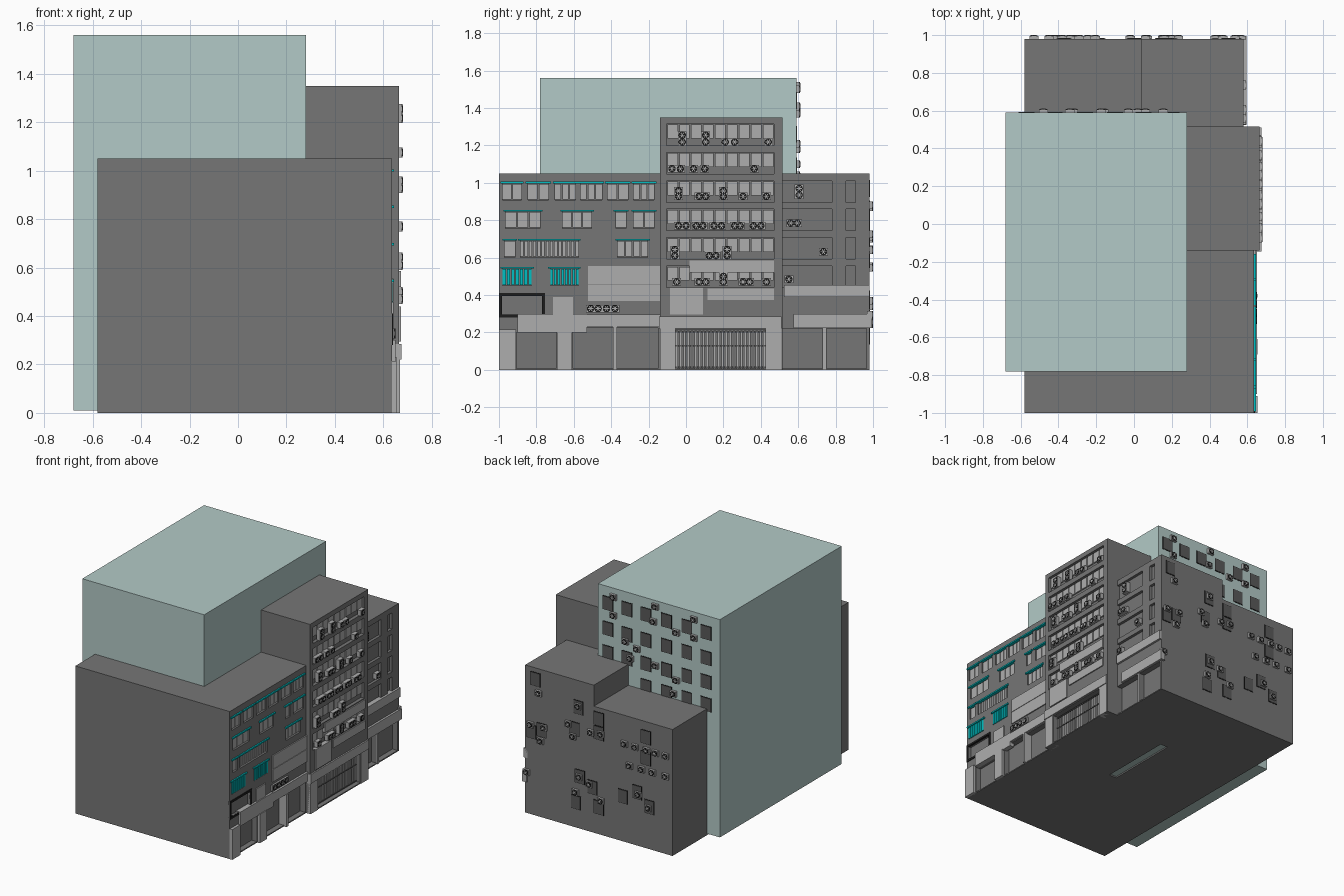
import bpy, bmesh, math
from mathutils import Matrix, Vector

cube = bpy.data.objects.get("Cube")
if cube:
    bpy.data.objects.remove(cube, do_unlink=True)


def material(name, r, g, b):
    m = bpy.data.materials.new(name)
    m.use_nodes = True
    m.diffuse_color = (r, g, b, 1)
    m.node_tree.nodes["Principled BSDF"].inputs["Base Color"].default_value = (r, g, b, 1)
    return m


WALL = material("dark grey wall", .18, .18, .18)
TRIM = material("light grey trim", .42, .42, .42)
GREEN = material("pale green wall", .45, .59, .57)
TEAL = material("teal paint", 0, .53, .55)
BLACK = material("black", .012, .012, .012)
GLASS = material("dark window", .1, .1, .1)

# Wall frames map (along, up, outward) to world axes
SIDE = Matrix(((0, 0, 1, 0), (1, 0, 0, 0), (0, 1, 0, 0), (0, 0, 0, 1)))
BACK = Matrix(((1, 0, 0, 0), (0, 0, 1, 0), (0, 1, 0, 0), (0, 0, 0, 1)))
WORLD = Matrix.Identity(4)


def finish(name, bm, mat):
    bmesh.ops.recalc_face_normals(bm, faces=bm.faces)
    mesh = bpy.data.meshes.new(name)
    bm.to_mesh(mesh)
    bm.free()
    mesh.materials.append(mat)
    ob = bpy.data.objects.new(name, mesh)
    bpy.context.collection.objects.link(ob)
    return ob


def add_box(bm, b, frame, turn=0):
    lo, hi = Vector(b[::2]), Vector(b[1::2])
    m = Matrix.Translation((lo + hi) / 2) @ Matrix.Rotation(turn, 4, 'Z') @ Matrix.Diagonal((hi - lo).to_4d())
    bmesh.ops.create_cube(bm, size=1, matrix=frame @ m)


def boxes(name, items, mat, frame=WORLD):
    bm = bmesh.new()
    for b in items:
        add_box(bm, b, frame)
    return finish(name, bm, mat)


def plates(name, rects, mat, frame, n0, n1):
    return boxes(name, [(*r, n0, n1) for r in rects], mat, frame)


def carve(target, rects, wall, depth):
    cutter = plates("wall_cutter", rects, WALL, SIDE, wall - depth, wall + .1)
    cutter.hide_render = True
    mod = target.modifiers.new("openings", 'BOOLEAN')
    mod.operation, mod.solver, mod.object = 'DIFFERENCE', 'EXACT', cutter
    bpy.context.view_layer.objects.active = target
    bpy.ops.object.modifier_apply(modifier=mod.name)
    bpy.data.objects.remove(cutter, do_unlink=True)


def split(u0, u1, count, gap):
    step = (u1 - u0 + gap) / count
    return [(u0 + i * step, u0 + (i + 1) * step - gap) for i in range(count)]


def cooling_units(name, spots, frame, wall):
    """Small boxes, each with a black fan disc and six light blades."""
    case, disc, blade = bmesh.new(), bmesh.new(), bmesh.new()
    r = .02
    for u, v in spots:
        add_box(case, (u - r * 1.2, u + r * 1.2, v - r, v + r, wall - .015, wall + .012), frame)
        m = frame @ Matrix.Translation((u, v, wall + .013))
        bmesh.ops.create_cone(disc, cap_ends=True, segments=12, radius1=r, radius2=r, depth=.004, matrix=m)
        for i in range(3):
            add_box(blade, (u - r * .75, u + r * .75, v - .002, v + .002, wall + .014, wall + .016),
                    frame, math.pi * i / 3)
    finish(name + "_cases", case, TRIM)
    finish(name + "_fans", disc, BLACK)
    finish(name + "_blades", blade, TRIM)


# Main masses
LEFT_X, TOWER_X, RIGHT_X = .635, .665, .58
boxes("rear_block", [(-.68, .28, -.78, .59, .01, 1.56)], GREEN)
left_wing = boxes("left_wing", [(-.58, LEFT_X, -1, -.14, 0, 1.05)], WALL)
tower = boxes("tower", [(.1, TOWER_X, -.14, .515, 0, 1.35)], WALL)
right_wing = boxes("right_wing", [(.04, RIGHT_X, .4, .98, 0, 1.05)], WALL)
boxes("low_wing", [(-.58, .04, -.14, .98, 0, .9)], WALL)

# Left wing windows: rows of (start, end, panes) under teal lintels
rows = {
    1.0: [(-.98, -.88, 2), (-.845, -.735, 2), (-.7, -.59, 3), (-.565, -.45, 3), (-.42, -.31, 2), (-.28, -.17, 3)],
    .85: [(-.965, -.78, 3), (-.66, -.505, 3), (-.375, -.32, 1), (-.28, -.17, 2)],
    .695: [(-.97, -.915, 1), (-.885, -.575, 14), (-.365, -.205, 4)],
    .545: [(-.98, -.825, 7), (-.725, -.575, 8)],
}
openings, panes, shutters, lintels = [], [], [], []
for top, groups in rows.items():
    for a, b, count in groups:
        openings.append((a, b, top - .093, top))
        lintels.append((a - .012, b + .012, top - .004, top + .006))
        target = shutters if top < .6 else panes
        target += [(*s, top - .09, top - .006) for s in split(a, b, count, .006)]
shops = [(-.905, -.695, .008, .2), (-.605, -.15, .008, .225)]
carve(left_wing, openings + [(-.985, -.77, .295, .395)], LEFT_X, .02)
carve(left_wing, shops, LEFT_X, .04)
plates("left_window_panes", panes, TRIM, SIDE, LEFT_X - .022, LEFT_X - .01)
plates("left_shutters", shutters, TEAL, SIDE, LEFT_X - .022, LEFT_X + .003)
plates("left_lintels", lintels, TEAL, SIDE, LEFT_X - .01, LEFT_X + .01)
plates("sign_frame", [(-1, -.755, .395, .41), (-1, -.755, .28, .295), (-1, -.985, .28, .41),
                      (-.77, -.755, .28, .41)], BLACK, SIDE, LEFT_X - .01, LEFT_X + .005)
plates("left_panels", [(-.525, -.14, .46, .555), (-.525, -.14, .368, .457), (-.71, -.605, .3, .39)],
       TRIM, SIDE, LEFT_X - .01, LEFT_X + .008)
plates("left_canopy", [(-.9, -.53, .2, .3), (-.53, -.14, .23, .295)], TRIM, SIDE, LEFT_X - .02, LEFT_X + .015)
plates("left_pillars", [(-1, -.91, 0, .215), (-.69, -.61, 0, .205), (-.39, -.37, 0, .23)],
       TRIM, SIDE, LEFT_X - .04, LEFT_X + .02)

# Tower window strips, panels and gate
tops = [1.315 - i * .152 for i in range(6)]
carve(tower, [(-.105, .47, t - .115, t) for t in tops], TOWER_X, .025)
carve(tower, [(-.055, .425, .008, .215)], TOWER_X, .06)
plates("tower_window_panes", [(*s, t - .078, t - .004) for t in tops for s in split(-.1, .468, 9, .008)],
       TRIM, SIDE, TOWER_X - .027, TOWER_X - .015)
plates("tower_panels", [(-.085, .09, .295, .44), (.115, .47, .375, .435), (.02, .47, .52, .585)],
       TRIM, SIDE, TOWER_X - .02, TOWER_X + .008)
plates("tower_canopy", [(-.145, .51, .22, .285)], TRIM, SIDE, TOWER_X - .03, TOWER_X + .01)
plates("tower_pillars", [(-.14, -.058, 0, .22), (.428, .51, 0, .22)], TRIM, SIDE, TOWER_X - .05, TOWER_X + .004)
bars = [(*s, .008, .21) for s in split(-.055, .425, 24, .008)]
plates("gate_bars", bars, TRIM, SIDE, TOWER_X - .045, TOWER_X - .035)
plates("gate_rails", [(-.055, .425, z, z + .008) for z in (.01, .125, .2)], GLASS, SIDE,
       TOWER_X - .04, TOWER_X - .03)

# Right wing strips, ledges and shopfront
carve(right_wing, [(a, b, t - .115, t) for t in tops[2:] for a, b in ((.5, .78), (.855, .905))], RIGHT_X, .02)
carve(right_wing, [(.5, .73, .008, .222), (.75, .965, .008, .222)], RIGHT_X, .04)
plates("right_ledges", [(.525, .98, .39, .455), (.575, .995, .225, .3)], TRIM, SIDE, RIGHT_X - .02, RIGHT_X + .015)
plates("right_post", [(.732, .748, 0, .225)], TRIM, SIDE, RIGHT_X - .03, RIGHT_X + .005)

# Cooling units on the street side
tower_rows = [
    (1.255, (-.02, .105)), (1.218, (-.02, .105, .21, .26, .44)),
    (1.075, (-.075, -.03, .04, .1, .365)), (.957, (-.04, .2)),
    (.928, (-.04, .07, .105, .2, .305, .43)),
    (.77, (-.04, 0, .055, .09, .15, .19, .26, .29, .36, .4)),
    (.643, (-.06, .22)), (.61, (-.06, .125, .16, .22)),
    (.47, (-.05, .07, .105, .2, .305, .34, .43)), (.5, (.2,)),
]
cooling_units("tower_cooling", [(y, z) for z, ys in tower_rows for y in ys], SIDE, TOWER_X)
cooling_units("left_cooling", [(y, .328) for y in (-.51, -.47, -.425, -.38)], SIDE, LEFT_X)
cooling_units("right_cooling", [(.605, .97), (.605, .935), (.56, .785), (.595, .785), (.735, .632), (.55, .485)],
              SIDE, RIGHT_X)


# Windows on the back walls, each a dark plate in a thin black surround
def back_windows(name, spots, wall, w, h):
    for part, mat, grow, out in (("surrounds", BLACK, .004, .002), ("glass", GLASS, 0, .004)):
        plates(name + "_" + part, [(x - w - grow, x + w + grow, z - h - grow, z + h + grow) for x, z in spots],
               mat, BACK, wall - .003, wall + out)


columns = (.2, .05, -.1, -.26, -.42, -.57)
back_windows("rear_block_windows", [(x, z) for z in (1.44, 1.26, 1.09, .93) for x in columns
                                    if x < 0 or z > 1], .59, .038, .045)
back_windows("back_wing_windows", [
    (.5, .97), (.16, .86), (0, .82), (-.37, .79), (.19, .7), (.45, .62), (0, .72), (.53, .59), (-.37, .64),
    (.15, .37), (.05, .32), (.18, .18), (0, .19), (-.19, .32), (-.3, .38), (-.4, .3)], .98, .035, .045)

# Cooling units on the back walls
cooling_units("rear_block_cooling", [
    (.155, 1.5), (.155, 1.37), (-.175, 1.52), (-.16, 1.41), (-.34, 1.38), (-.48, 1.51), (-.48, 1.38),
    (.06, 1.21), (-.03, 1.18), (.02, 1.1), (-.175, 1.1), (-.34, 1.04), (-.32, .94)], BACK, .595)
cooling_units("back_wing_cooling", [
    (.47, .88), (.16, .87), (.235, .725), (.2, .645), (.06, .71), (-.02, .72), (.535, .64), (.43, .645),
    (.455, .545), (.15, .37), (.07, .34), (.18, .255), (-.02, .245), (-.315, .37), (-.395, .295), (.565, .295)]
    + [(x, .7) for x in (-.205, -.29, -.38, -.45, -.53)]
    + [(x, .555) for x in (-.245, -.34, -.425, -.53)], BACK, .984)
